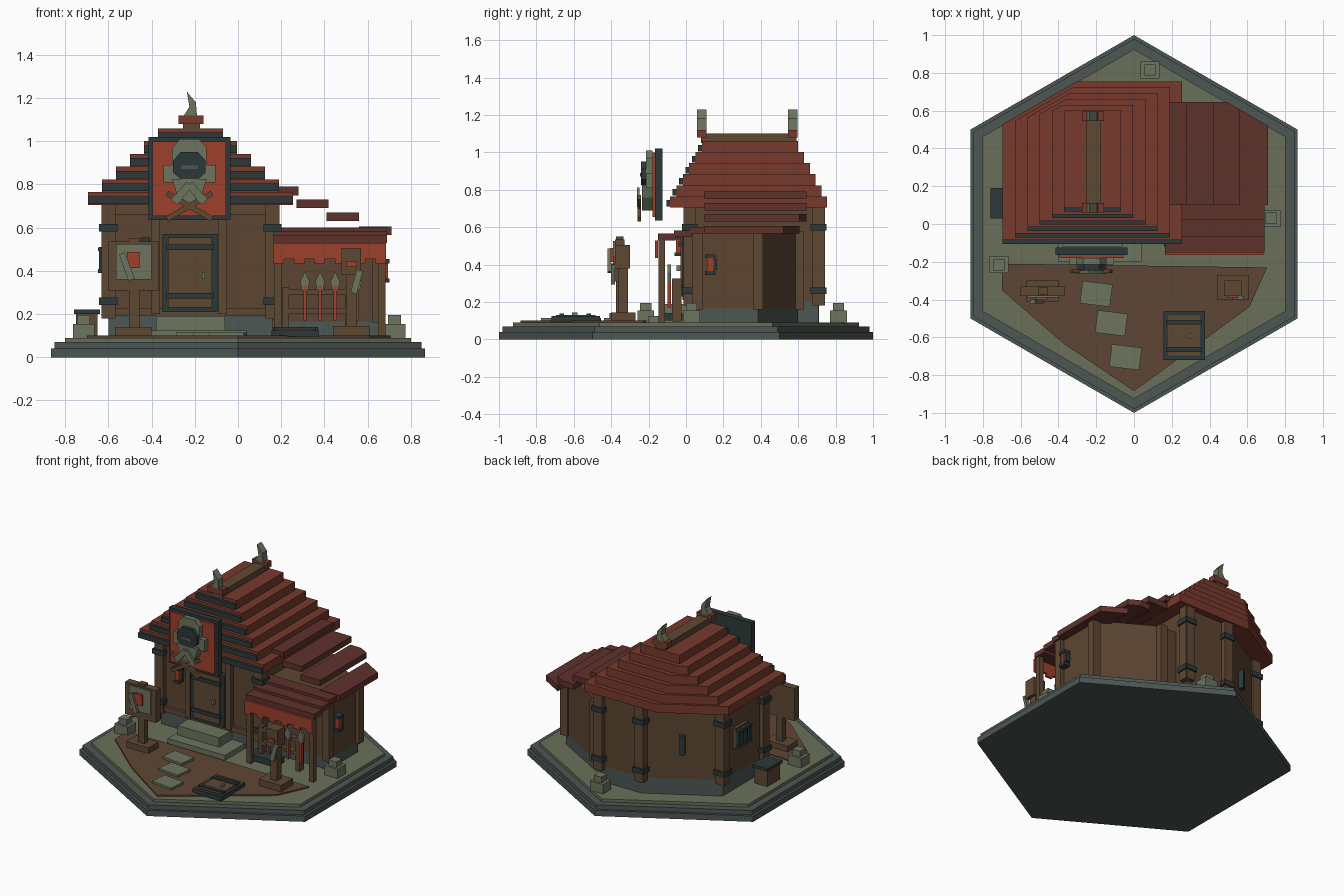
import bpy, bmesh, math

cube = bpy.data.objects.get("Cube")
if cube:
    bpy.data.objects.remove(cube, do_unlink=True)


def linear(channel):
    value = channel / 255
    return value / 12.92 if value <= .04 else ((value + .055) / 1.055) ** 2.4


def make_material(name, code):
    color = [linear(c) for c in bytes.fromhex(code)] + [1]
    mat = bpy.data.materials.new(name)
    mat.use_nodes = True
    mat.diffuse_color = color
    mat.node_tree.nodes["Principled BSDF"].inputs["Base Color"].default_value = color
    return mat


palette = {name: make_material(name, code) for name, code in {
    "roof_red": "783a2d", "dull_red": "5f322c", "bright_red": "9e402b",
    "timber": "5f4834", "wall_wood": "5c4532", "dirt": "5f4635",
    "dark_slate": "2d3839", "stone_slate": "4c5753",
    "grass": "6a705a", "bone_stone": "6c755f"}.items()}


def prism(name, color, outline, low, high, axis="z"):
    """Extrude a flat outline along z or y."""
    bm = bmesh.new()
    rings = []
    for h in (low, high):
        rings.append([bm.verts.new((a, b, h) if axis == "z" else (a, h, b))
                      for a, b in outline])
    bottom, top = rings
    bm.faces.new(bottom)
    bm.faces.new(top)
    for i in range(len(outline)):
        bm.faces.new((bottom[i - 1], bottom[i], top[i], top[i - 1]))
    bmesh.ops.recalc_face_normals(bm, faces=bm.faces)
    mesh = bpy.data.meshes.new(name)
    bm.to_mesh(mesh)
    bm.free()
    mesh.materials.append(palette[color])
    obj = bpy.data.objects.new(name, mesh)
    bpy.context.collection.objects.link(obj)
    return obj


def block(name, color, center, size, turn=(0, 0, 0)):
    """Box placed by its centre, optionally rotated in degrees."""
    w, d, h = (s / 2 for s in size)
    obj = prism(name, color, [(-w, -d), (w, -d), (w, d), (-w, d)], -h, h)
    obj.location = center
    obj.rotation_euler = [math.radians(t) for t in turn]
    return obj


def box(name, color, xs, ys, zs):
    """Box placed by its limits."""
    spans = (xs, ys, zs)
    return block(name, color, [sum(s) / 2 for s in spans], [s[1] - s[0] for s in spans])


def clipped(xs, ys, reach):
    """Rectangle whose back corners are cut parallel to the hexagonal base."""
    (left, right), (front, back) = xs, ys
    points = [(left, front), (right, front), (right, back), (left, back)]
    for side in (-1, 1):
        def inside(p):
            return reach - side * p[0] * math.tan(math.pi / 6) - p[1]
        result = []
        for p, q in zip(points, points[1:] + points[:1]):
            a, b = inside(p), inside(q)
            if a >= 0:
                result.append(p)
            if a * b < 0:
                t = a / (a - b)
                result.append((p[0] + t * (q[0] - p[0]), p[1] + t * (q[1] - p[1])))
        points = result
    return points


def mirrored(half, center):
    """Complete a symmetric outline from its right half."""
    right = [(center + x, z) for x, z in half]
    left = [(center - x, z) for x, z in reversed(half) if x > 0]
    return right + left


# Stepped hexagonal base and dirt yard
for name, color, radius, low, high in (
        ("base_foot", "stone_slate", 1, 0, .04),
        ("base_step", "stone_slate", .98, .04, .07),
        ("base_ground", "grass", .925, .07, .09)):
    corners = [k * math.pi / 3 for k in range(6)]
    prism(name, color, [(radius * math.sin(a), radius * math.cos(a)) for a in corners], low, high)
prism("dirt_yard", "dirt", [(-.7, -.21), (-.7, -.35), (-.37, -.635), (0, -.885),
                            (.61, -.44), (.705, -.23)], .09, .1)

# Path stones and stone piles
for x, y in ((-.2, -.37), (-.12, -.525), (-.045, -.705)):
    block("path_stone", "bone_stone", (x, y, .105), (.16, .12, .02), (0, 0, -7))
for x, y in ((.085, .815), (.725, .03), (-.715, -.215)):
    block("pile_lower_stone", "bone_stone", (x, y, .12), (.1, .09, .07))
    block("pile_upper_stone", "bone_stone", (x, y, .175), (.06, .06, .04))

# Main house and side annex: foundation, walls, corner posts
house = clipped((-.6, .16), (.02, .71), .8)
annex = clipped((.15, .65), (.06, .6), .76)
prism("house_foundation", "stone_slate", house, .09, .2)
prism("house_walls", "wall_wood", house, .2, .72)
prism("annex_foundation", "stone_slate", annex, .09, .165)
prism("annex_walls", "wall_wood", annex, .165, .58)
for x, y in house:
    block("house_post", "timber", (x, y, .45), (.065, .065, .54))
    for z in (.26, .6):
        block("post_strap", "dark_slate", (x, y, z), (.085, .085, .035))
for x, y in annex[1:-1]:
    block("annex_post", "timber", (x, y, .37), (.055, .055, .42))
box("front_sill", "timber", (-.6, .16), (0, .03), (.19, .225))
box("front_top_beam", "timber", (-.6, .16), (0, .03), (.66, .71))
for x in (-.38, -.07):
    block("door_side_post", "timber", (x, .01, .44), (.04, .04, .48))

# Main roof: stacked shrinking layers with slate front trims
for i in range(6):
    half, top = .475 - .065 * i, .765 + .059 * i
    front, back = -.085 + .034 * i, .755 - .031 * i
    xs = (-.22 - half, -.22 + half)
    prism("roof_layer", "roof_red", clipped(xs, (front, back), .93 - .02 * i),
          top - .06, top)
    box("roof_front_trim", "dark_slate", xs, (front - .02, front), (top - .055, top - .02))

# Ridge beam with horned ends
box("ridge_beam", "timber", (-.255, -.175), (.08, .59), (1.05, 1.1))
for y in (.085, .57):
    block("ridge_block", "roof_red", (-.217, y, 1.1), (.115, .05, .04))
    prism("ridge_horn", "bone_stone", [(-.25, 1.12), (-.19, 1.12), (-.195, 1.18),
                                       (-.237, 1.23), (-.225, 1.16)], y - .025, y + .025, "y")

# Annex roof planks, stepping down to the side
for start, top in ((.13, .79), (.27, .73), (.41, .67), (.56, .605)):
    prism("annex_roof_plank", "dull_red",
          clipped((start, start + .15), (.1, .645), .93), top - .04, top)

# Awning planks, valance and posts
for i in range(3):
    y, z = -.15 + .085 * i, .53 + .018 * i
    box("awning_plank", "dull_red", (.165, .69), (y, y + .095), (z, z + .035))
box("awning_valance", "bright_red", (.165, .685), (-.165, -.15), (.475, .53))
tab = .52 / 11
for i in range(11):
    x = .165 + i * tab
    box("valance_tab", "bright_red", (x, x + tab), (-.165, -.15), (.435 + .02 * (i % 2), .48))
for x in (.185, .665):
    block("awning_post", "timber", (x, -.13, .31), (.035, .035, .44))

# Weapon rack below the awning
for z in (.2, .29):
    box("rack_rail", "timber", (.21, .52), (-.07, -.03), (z, z + .025))
for x in (.22, .51):
    block("rack_leg", "timber", (x, -.05, .21), (.03, .05, .23))
for x in (.31, .38, .45, .55):
    block("weapon_handle", "bright_red", (x, -.09, .25), (.015, .02, .16))
    prism("weapon_blade", "bone_stone", mirrored([(0, .4), (.022, .35), (.014, .31)], x),
          -.1, -.08, "y")
box("rack_floor_mat", "dark_slate", (.16, .37), (-.12, -.02), (.1, .14))

# Front steps and door
box("lower_step", "bone_stone", (-.4, .04), (-.2, .02), (.09, .125))
box("upper_step", "bone_stone", (-.38, -.06), (-.12, .02), (.125, .19))
box("door_frame", "dark_slate", (-.35, -.095), (-.02, .03), (.21, .57))
box("door_panel", "timber", (-.325, -.12), (-.03, 0), (.23, .555))
for z in (.285, .51):
    block("door_band", "dark_slate", (-.222, -.03, z), (.22, .02, .025))
block("door_handle", "bone_stone", (-.16, -.04, .38), (.015, .02, .03))

# Hanging banner with helmet emblem
middle = -.225
box("banner_frame", "dark_slate", (-.415, -.035), (-.165, -.125), (.635, 1.02))
box("banner_cloth", "bright_red", (-.395, -.055), (-.18, -.16), (.655, 1))
prism("emblem_helmet", "bone_stone", mirrored([(.045, 1.01), (.08, .97), (.08, .89),
      (.12, .89), (.12, .81)], middle), -.215, -.18, "y")
prism("emblem_face", "dark_slate", mirrored([(.04, .95), (.075, .91), (.075, .855),
      (.04, .825)], middle), -.24, -.21, "y")
block("emblem_eye_slot", "stone_slate", (middle, -.24, .88), (.08, .01, .018))
prism("emblem_beard", "bone_stone", mirrored([(.08, .825), (.06, .76), (0, .69)], middle),
      -.235, -.18, "y")
for side in (-1, 1):
    block("emblem_tool", "timber", (middle, -.25, .7), (.24, .02, .025), (0, 30 * side, 0))
    block("emblem_blade", "bone_stone", (middle + .035 * side, -.255, .76),
          (.11, .015, .035), (0, 50 * side, 0))

# Notice board on a post
box("board_base", "timber", (-.57, -.4), (-.41, -.3), (.1, .14))
block("board_post", "timber", (-.48, -.355, .34), (.05, .04, .42))
box("board_panel", "timber", (-.6, -.365), (-.38, -.33), (.31, .535))
box("board_sheet", "bone_stone", (-.565, -.4), (-.39, -.375), (.36, .525))
block("board_mark", "bright_red", (-.485, -.395, .45), (.06, .015, .075))
block("board_blade", "bone_stone", (-.515, -.41, .42), (.03, .02, .13), (0, -20, 0))

# Training post
box("training_base", "timber", (.44, .61), (-.4, -.27), (.1, .145))
block("training_post", "timber", (.525, -.335, .3), (.05, .05, .32))
box("training_head", "timber", (.48, .57), (-.38, -.3), (.38, .505))
block("training_band", "bright_red", (.525, -.385, .43), (.05, .012, .025))
block("training_blade", "bone_stone", (.55, -.39, .35), (.03, .02, .11), (0, 15, 0))

# Cellar hatch
box("hatch_frame", "dark_slate", (.155, .375), (-.72, -.46), (.095, .125))
box("hatch_planks", "timber", (.18, .35), (-.695, -.485), (.12, .13))
for y in (-.52, -.665):
    block("hatch_band", "dark_slate", (.265, y, .13), (.19, .025, .018))
block("hatch_handle", "bone_stone", (.3, -.595, .135), (.014, .03, .02))

# Crate, barred window, slit window and lanterns
box("side_crate", "timber", (-.75, -.65), (.04, .18), (.09, .2))
box("crate_lid", "dark_slate", (-.76, -.64), (.03, .19), (.2, .22))
block("window_panel", "timber", (-.605, .27, .45), (.03, .14, .14))
for i in range(4):
    block("window_bar", "dark_slate", (-.63, .21 + .04 * i, .45), (.025, .018, .12))
for z in (.4, .5):
    block("window_rail", "dark_slate", (-.635, .27, z), (.025, .15, .018))
block("slit_window", "dark_slate", (-.385, .59, .44), (.035, .04, .13), (0, 0, 30))
for name, x, y, z in (("door_lantern", -.43, -.035, .5), ("annex_lantern", .68, .13, .4)):
    block(name + "_glow", "bright_red", (x, y, z), (.03, .035, .08))
    for lift in (-.045, .045):
        block(name + "_cap", "dark_slate", (x, y, z + lift), (.045, .055, .02))
    block(name + "_bracket", "dark_slate", (x, y + .02, z), (.03, .03, .06))
